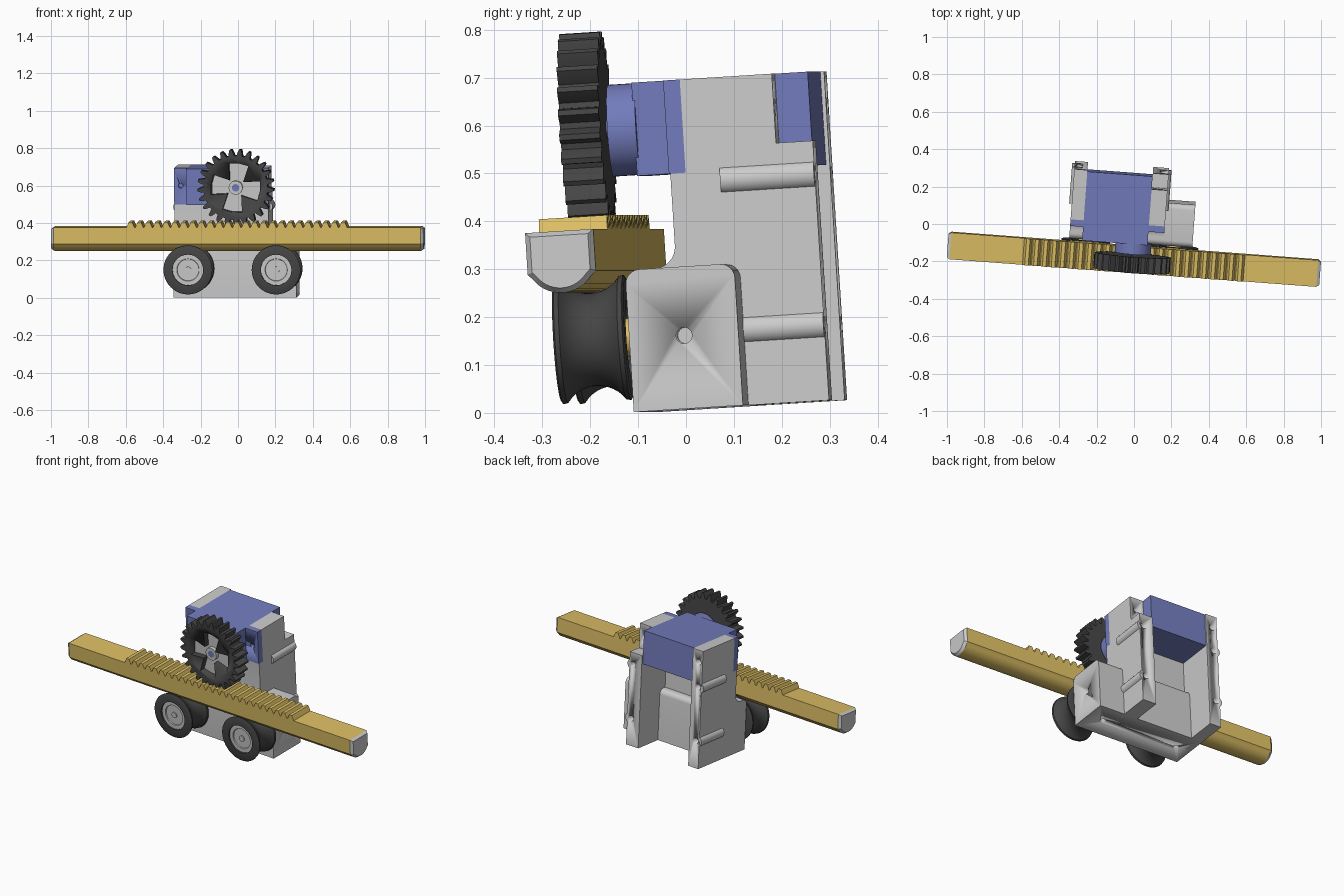
import bpy, bmesh
from math import sin, cos, pi, radians
from mathutils import Matrix

if "Cube" in bpy.data.objects:
    bpy.data.objects.remove(bpy.data.objects["Cube"])

# Local frame: u along the rail, v depth, w up; the whole model is slightly turned and tilted
TILT = Matrix.Rotation(radians(-4.3), 4, 'Z') @ Matrix.Rotation(radians(3.6), 4, 'X')


def material(name, col):
    m = bpy.data.materials.new(name)
    m.diffuse_color = (*col, 1)
    m.use_nodes = True
    m.node_tree.nodes["Principled BSDF"].inputs["Base Color"].default_value = m.diffuse_color
    return m


GOLD = material("gold", (0.72, 0.52, 0.13))
BLUE = material("blue", (0.17, 0.20, 0.50))
DARK = material("dark_rubber", (0.06, 0.06, 0.06))


def finish(name, bm, mat=None):
    bmesh.ops.recalc_face_normals(bm, faces=bm.faces)
    me = bpy.data.meshes.new(name)
    bm.to_mesh(me)
    bm.free()
    o = bpy.data.objects.new(name, me)
    bpy.context.collection.objects.link(o)
    o.matrix_world = TILT
    if mat:
        me.materials.append(mat)
    return o


def at(axis, p, d):
    return {'u': (d, p[0], p[1]), 'v': (p[0], d, p[1]), 'w': (p[0], p[1], d)}[axis]


def add_prism(bm, pts, axis, a, b, taper=1.0, centre=(0, 0)):
    end = [tuple(c + (x - c) * taper for x, c in zip(p, centre)) for p in pts]
    A = [bm.verts.new(at(axis, p, a)) for p in pts]
    B = [bm.verts.new(at(axis, p, b)) for p in end]
    bm.faces.new(A)
    bm.faces.new(B)
    n = len(pts)
    for i in range(n):
        j = (i + 1) % n
        bm.faces.new((A[i], A[j], B[j], B[i]))


def prism(name, pts, axis, a, b, mat=None, **kw):
    bm = bmesh.new()
    add_prism(bm, pts, axis, a, b, **kw)
    return finish(name, bm, mat)


def arc(cx, cy, r, a0, a1, n):
    return [(cx + r * cos(radians(a0 + (a1 - a0) * i / n)),
             cy + r * sin(radians(a0 + (a1 - a0) * i / n))) for i in range(n + 1)]


def circle(cx, cy, r, n=32):
    return arc(cx, cy, r, 0, 360, n)[:-1]


def box(name, u, v, w, mat=None):
    return prism(name, [(u[0], v[0]), (u[1], v[0]), (u[1], v[1]), (u[0], v[1])], 'w', *w, mat)


def lathe(name, prof, u, w, mat=None, n=48):
    """Closed (radius, v) profile spun around an axis along v."""
    bm = bmesh.new()
    rings = [[bm.verts.new((u + r * cos(2 * pi * k / n), v, w + r * sin(2 * pi * k / n)))
              for r, v in prof] for k in range(n)]
    m = len(prof)
    for k in range(n):
        a, b = rings[k], rings[(k + 1) % n]
        for i in range(m):
            j = (i + 1) % m
            bm.faces.new((a[i], a[j], b[j], b[i]))
    return finish(name, bm, mat)


def cut(o, cutter):
    m = o.modifiers.new("cut", 'BOOLEAN')
    m.operation, m.object, m.solver = 'DIFFERENCE', cutter, 'EXACT'


# Grey housing: base block, filleted front wall, two rear posts
U0, U1, U2, BACK, TOP, BOT = -0.34, 0.165, 0.32, 0.313, 0.695, 0.007
base = prism("base_block", [(-0.085, BOT), (0.144, BOT)] + arc(0.114, 0.274, 0.03, 0, 90, 6)
             + arc(-0.055, 0.274, 0.03, 90, 180, 6), 'u', U0, U2)
wall = prism("front_wall", [(0.1, 0.2), (0.1, 0.5), (0.011, 0.5)]
             + arc(-0.034, 0.349, 0.045, 0, -90, 8) + [(-0.034, 0.2)], 'u', U0, U1)
left_post = prism("left_post", [(0.043, BOT), (BACK, BOT), (BACK, TOP), (0.043, TOP)],
                  'u', U0, -0.27)
right_post = prism("right_post", [(0.043, BOT), (BACK, BOT), (BACK, 0.55), (0.236, 0.55),
                                  (0.236, TOP), (0.043, TOP)], 'u', 0.08, U1)
housing = [base, wall, left_post, right_post]

# Screw bosses on the outer post faces
for side, u in (("left", U0 + 0.016), ("right", U1 - 0.016)):
    for level, w in (("lower", 0.165), ("upper", 0.48)):
        housing.append(prism(f"{side}_{level}_boss", circle(u, w, 0.03), 'v', 0.115, BACK - 0.001))

# Screw holes in the housing
bm = bmesh.new()
for u in (U0 + 0.026, U1 - 0.026):
    for w in (0.165, 0.48):
        add_prism(bm, circle(u, w, 0.018, 16), 'v', 0.25, 0.4)
add_prism(bm, circle(U0 + 0.03, 0.625, 0.018, 16), 'v', 0.25, 0.4)
add_prism(bm, circle(U1 - 0.04, 0.625, 0.018, 16), 'v', 0.18, 0.4)
for u in (-0.25, 0.223):
    add_prism(bm, circle(u, 0.03, 0.017, 16), 'w', -0.1, 0.06)
add_prism(bm, circle(0.03, 0.16, 0.017, 16), 'u', 0.27, 0.4)
holes = finish("hole_cutter", bm)
for o in housing:
    cut(o, holes)

# Blue servo motor: case, mounting flange, output hub
box("servo_case", (-0.27, 0.08), (-0.065, 0.305), (0.5, TOP), BLUE)
flange = box("servo_flange", (U0, U1), (0.008, 0.043), (0.5, TOP), BLUE)
bm = bmesh.new()
for u in (-0.305, 0.125):
    add_prism(bm, circle(u, 0.6, 0.013, 16), 'v', -0.05, 0.035)
flange_holes = finish("flange_hole_cutter", bm)
cut(flange, flange_holes)
GU, GW = 0.005, 0.602
prism("servo_hub", circle(GU, 0.598, 0.096, 48), 'v', -0.12, -0.06, BLUE)
prism("servo_shaft", circle(GU, GW, 0.02, 24), 'v', -0.2, -0.1, BLUE)

# Pinion gear with a cross-shaped pocket
N = 25
teeth = []
for k in range(N):
    for r, f in ((0.172, -0.36), (0.19, -0.24), (0.205, -0.11), (0.205, 0.11),
                 (0.19, 0.24), (0.172, 0.36)):
        t = 2 * pi * (k + f) / N - pi / 2
        teeth.append((GU + r * cos(t), GW + r * sin(t)))
gear = prism("pinion_gear", teeth, 'v', -0.213, -0.128, DARK)


def cross(s):
    pts = []
    for k in range(4):
        c, d = cos(k * pi / 2 - 0.14), sin(k * pi / 2 - 0.14)
        for x, y in ((0.036, -0.036), (0.125, -0.053), (0.132, 0), (0.125, 0.053)):
            pts.append((GU + s * (x * c - y * d), GW + s * (x * d + y * c)))
    return pts


pocket = prism("pocket_cutter", cross(1.0), 'v', -0.3, -0.165)
cut(gear, pocket)
prism("servo_horn", cross(0.985), 'v', -0.18, -0.15)
lathe("horn_boss", [(0.019, -0.2), (0.037, -0.2), (0.037, -0.16), (0.019, -0.16)], GU, GW)

# Rail with rounded underside, tapered end caps
rail = [(-0.238, 0.391), (-0.095, 0.391), (-0.095, 0.304), (-0.107, 0.292)] \
    + arc(-0.167, 0.337, 0.075, -37, -143, 14) + [(-0.227, 0.292), (-0.238, 0.304)]
RU0, RU1 = -0.985, 1.012
prism("rail", rail, 'u', RU0 + 0.015, RU1 - 0.015, GOLD)
for name, a, b in (("left_end_cap", RU0 + 0.015, RU0), ("right_end_cap", RU1 - 0.015, RU1)):
    prism(name, rail, 'u', a, b, taper=0.85, centre=(-0.167, 0.33))

# Rack teeth on top of the rail
P = 0.0475
rack = [(0.013 - 12.5 * P, 0.385)]
for k in range(-12, 13):
    rack += [(0.013 + (k + f) * P, w) for f, w in
             ((-0.45, 0.392), (-0.2, 0.42), (0.2, 0.42), (0.45, 0.392))]
rack.append((0.013 + 12.5 * P, 0.385))
prism("rack_teeth", rack, 'v', -0.238, -0.095, GOLD)

# Grooved wheels with bearing, axle and spacer
WW, VC = 0.164, -0.167
for side, u in (("left", -0.25), ("right", 0.223)):
    groove = [(0.172 - x, VC + y) for x, y in arc(0, 0, 0.075, -55, 55, 12)]
    lathe(f"{side}_wheel", [(0.082, VC - 0.075), (0.124, VC - 0.075), (0.131, VC - 0.071)]
          + groove + [(0.131, VC + 0.071), (0.124, VC + 0.075), (0.082, VC + 0.075)], u, WW, DARK)
    lathe(f"{side}_bearing", [(0.015, VC - 0.06), (0.058, VC - 0.06), (0.06, VC - 0.066),
                              (0.083, VC - 0.066), (0.083, VC + 0.066), (0.015, VC + 0.066)], u, WW)
    prism(f"{side}_axle", circle(u, WW, 0.017, 24), 'v', VC - 0.066, -0.08)
    prism(f"{side}_spacer", circle(u, WW, 0.04, 32), 'v', VC + 0.06, -0.084, GOLD)

# Smooth shading on everything, cutters hidden
for o in bpy.data.objects:
    o.select_set(True)
bpy.context.view_layer.objects.active = gear
bpy.ops.object.shade_smooth_by_angle(angle=radians(30))
for o in (holes, flange_holes, pocket):
    o.hide_render = True
    o.hide_set(True)
